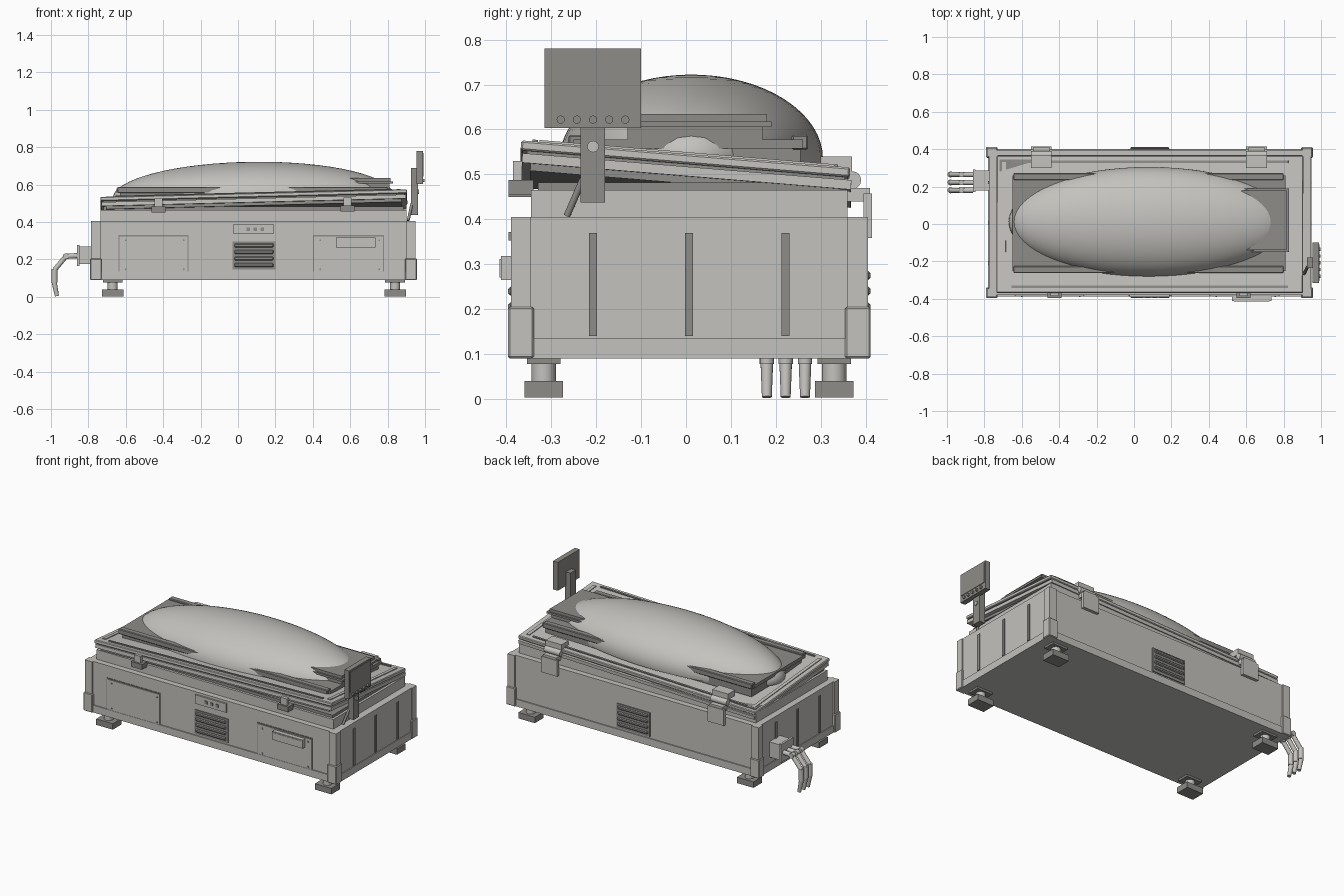
import bpy, bmesh, math
from mathutils import Matrix, Vector

cube = bpy.data.objects.get("Cube")
if cube:
    bpy.data.objects.remove(cube)


def material(name, rgb):
    m = bpy.data.materials.new(name)
    m.use_nodes = True
    m.diffuse_color = (*rgb, 1)
    m.node_tree.nodes["Principled BSDF"].inputs["Base Color"].default_value = (*rgb, 1)
    return m


LIGHT = material("light_grey", (0.55, 0.54, 0.51))
DARK = material("dark_grey", (0.27, 0.265, 0.25))


def finish(name, bm, mat, matrix=None, bevel=0.0):
    if matrix:
        bm.transform(matrix)
    mesh = bpy.data.meshes.new(name)
    bm.to_mesh(mesh)
    bm.free()
    mesh.materials.append(mat)
    ob = bpy.data.objects.new(name, mesh)
    bpy.context.collection.objects.link(ob)
    if bevel:
        mod = ob.modifiers.new("edge", "BEVEL")
        mod.width, mod.segments = bevel, 1
    return ob


def box(name, xs, ys, zs, mat=LIGHT, matrix=None, bevel=0.0):
    bm = bmesh.new()
    bmesh.ops.create_cube(bm, size=1)
    spans = (xs, ys, zs)
    bm.transform(Matrix.Translation([(a + b) / 2 for a, b in spans])
                 @ Matrix.Diagonal([b - a for a, b in spans] + [1]))
    return finish(name, bm, mat, matrix, bevel)


def rod(name, a, b, r1, r2=None, mat=LIGHT, sides=16):
    a, b = Vector(a), Vector(b)
    bm = bmesh.new()
    bmesh.ops.create_cone(bm, cap_ends=True, segments=sides, radius1=r1,
                          radius2=r2 or r1, depth=(b - a).length)
    for f in bm.faces:
        f.smooth = len(f.verts) == 4
    turn = (b - a).to_track_quat("Z", "Y").to_matrix().to_4x4()
    return finish(name, bm, mat, Matrix.Translation((a + b) / 2) @ turn)


# Main cabinet, base band and stepped neck
box("cabinet", (-0.775, 0.945), (-0.38, 0.395), (0.13, 0.405))
box("base_band", (-0.78, 0.95), (-0.387, 0.402), (0.09, 0.135))
box("neck", (-0.735, 0.90), (-0.345, 0.36), (0.40, 0.465))
box("neck_gasket", (-0.72, 0.885), (-0.33, 0.345), (0.465, 0.482), DARK)

# Corner posts, corner guards and feet
for side, x0, x1, fx in (("right", -0.785, -0.735, -0.67), ("left", 0.90, 0.95, 0.84)):
    for end, y0, y1, fy in (("front", -0.39, -0.345, -0.317), ("back", 0.36, 0.405, 0.33)):
        tag = f"{end}_{side}"
        box("corner_post_" + tag, (x0, x1), (y0, y1), (0.09, 0.405))
        box("corner_guard_" + tag, (x0 - 0.006, x1 + 0.006), (y0 - 0.006, y1 + 0.006),
            (0.09, 0.205), bevel=0.004)
        box("foot_flange_" + tag, (fx - 0.053, fx + 0.053), (fy - 0.037, fy + 0.037),
            (0.078, 0.092), DARK)
        rod("foot_stem_" + tag, (fx, fy, 0.035), (fx, fy, 0.08), 0.027)
        box("foot_pad_" + tag, (fx - 0.057, fx + 0.057), (fy - 0.043, fy + 0.043),
            (0.003, 0.04), DARK)

# Upright ribs on both ends
for y in (-0.207, 0.007, 0.222):
    for x in (-0.777, 0.947):
        box("end_rib", (x - 0.003, x + 0.003), (y - 0.009, y + 0.009), (0.14, 0.37), DARK)

# Front access panels with corner bolts
for x0, x1 in ((-0.64, -0.265), (0.40, 0.78)):
    box("panel_border", (x0, x1), (-0.383, -0.379), (0.13, 0.33), DARK)
    box("access_panel", (x0 + 0.006, x1 - 0.006), (-0.387, -0.379), (0.136, 0.324))
    for x in (x0 + 0.04, x1 - 0.025):
        for z in (0.147, 0.303):
            rod("panel_bolt", (x, -0.384, z), (x, -0.39, z), 0.005, mat=DARK, sides=8)
box("panel_handle", (0.525, 0.735), (-0.412, -0.38), (0.265, 0.318), LIGHT)
box("handle_recess", (0.535, 0.725), (-0.415, -0.411), (0.27, 0.312), LIGHT)

# Vents on front and back, control plate on front
for face, s, y in (("front", -1, -0.38), ("back", 1, 0.395)):
    def depth(a, b):
        return tuple(sorted((y + s * a, y + s * b)))
    box(face + "_vent_plate", (-0.03, 0.20), depth(0, 0.006), (0.145, 0.295), DARK)
    for i in range(4):
        z = 0.16 + i * 0.035
        box(face + "_vent_louvre", (-0.02, 0.19), depth(0.004, 0.016), (z, z + 0.02), DARK,
            bevel=0.005)
box("control_plate", (-0.025, 0.19), (-0.39, -0.379), (0.335, 0.39))
for i in range(3):
    x = 0.045 + i * 0.038
    box("control_button", (x, x + 0.018), (-0.395, -0.388), (0.353, 0.372), DARK)

# Propped lid, tilted up to the front and to the left
TILT = (Matrix.Translation((0.085, 0, 0.5)) @ Matrix.Rotation(-0.025, 4, "Y")
        @ Matrix.Rotation(-0.082, 4, "X"))
box("lid_seal", (-0.79, 0.79), (-0.345, 0.345), (-0.04, -0.02), DARK, TILT)
box("lid_lower_rim", (-0.815, 0.815), (-0.365, 0.37), (-0.024, -0.003), LIGHT, TILT)
box("lid_shadow_gap", (-0.805, 0.805), (-0.355, 0.355), (-0.004, 0.004), DARK, TILT)
box("lid_top", (-0.82, 0.82), (-0.37, 0.365), (0.003, 0.025), LIGHT, TILT, 0.004)
for y in (-0.345, 0.325):
    box("lid_edge_strip", (-0.74, 0.74), (y, y + 0.012), (0.024, 0.031), DARK, TILT)
for x in (-0.79, 0.765):
    box("lid_end_strip", (x, x + 0.02), (-0.33, 0.33), (0.024, 0.03), LIGHT, TILT)

# Raised bed, side rails and head plate
box("bed_riser", (-0.63, 0.79), (-0.24, 0.255), (0.50, 0.56), DARK)
box("bed_panel", (-0.65, 0.81), (-0.25, 0.26), (0.558, 0.578), DARK)
for y in (-0.262, 0.235):
    box("bed_rail", (-0.645, 0.80), (y, y + 0.037), (0.555, 0.588), DARK, bevel=0.004)
box("head_plate_riser", (0.585, 0.81), (-0.13, 0.17), (0.575, 0.608), DARK)
box("head_plate", (0.57, 0.83), (-0.15, 0.19), (0.606, 0.618), DARK)
box("head_plate_top", (0.575, 0.815), (-0.14, 0.18), (0.616, 0.635), DARK)

# Domed cover: upper half of a stretched sphere
bm = bmesh.new()
bmesh.ops.create_uvsphere(bm, u_segments=64, v_segments=32, radius=1)
bmesh.ops.bisect_plane(bm, geom=bm.verts[:] + bm.edges[:] + bm.faces[:], dist=1e-4,
                       plane_co=(0, 0, -0.1), plane_no=(0, 0, -1), clear_outer=True)
for f in bm.faces:
    f.smooth = True
finish("domed_cover", bm, LIGHT, Matrix.Translation((0.08, 0.012, 0.535))
       @ Matrix.Rotation(-0.012, 4, "Y") @ Matrix.Diagonal((0.75, 0.293, 0.187, 1)))

# Front latches
for x, z in ((-0.425, 0.45), (0.585, 0.455)):
    box("latch_base", (x - 0.038, x + 0.038), (-0.395, -0.34), (z, z + 0.033), DARK)
    box("latch_hook", (x - 0.022, x + 0.022), (-0.385, -0.365), (z + 0.03, z + 0.075))

# Back hinges
for x in (-0.495, 0.655):
    box("hinge_lower_leaf", (x - 0.055, x + 0.055), (0.395, 0.414), (0.358, 0.457), LIGHT)
    box("hinge_bridge", (x - 0.045, x + 0.045), (0.36, 0.41), (0.44, 0.47), LIGHT)
    rod("hinge_barrel", (x - 0.055, 0.37, 0.487), (x + 0.055, 0.37, 0.487), 0.02)
    box("hinge_upper_leaf", (x - 0.055, x + 0.055), (0.30, 0.37), (0.503, 0.54), LIGHT)

# Monitor on its arm
box("monitor_arm", (0.925, 0.963), (-0.235, -0.18), (0.437, 0.69), DARK)
rod("arm_pivot", (0.955, -0.207, 0.562), (0.969, -0.207, 0.562), 0.013)
rod("arm_strut", (0.91, -0.265, 0.408), (0.93, -0.225, 0.50), 0.008, mat=DARK, sides=8)
box("monitor", (0.955, 0.988), (-0.315, -0.10), (0.603, 0.78), DARK)
box("monitor_screen", (0.986, 0.991), (-0.305, -0.11), (0.643, 0.77), DARK)
for i in range(5):
    y = -0.279 + i * 0.036
    rod("monitor_knob", (0.985, y, 0.622), (0.998, y, 0.622), 0.009, mat=DARK)

# Jointed gripper on the right end
box("gripper_mount", (-0.85, -0.775), (0.18, 0.285), (0.175, 0.27))
box("gripper_flange", (-0.862, -0.848), (0.17, 0.292), (0.165, 0.278))
for y in (0.18, 0.222, 0.265):
    rod("finger_root", (-0.86, y, 0.22), (-0.92, y, 0.217), 0.014)
    rod("finger_knuckle", (-0.92, y - 0.014, 0.217), (-0.92, y + 0.014, 0.217), 0.016)
    rod("finger_middle", (-0.92, y, 0.217), (-0.98, y, 0.145), 0.013)
    rod("finger_joint", (-0.981, y, 0.15), (-0.981, y, 0.078), 0.016)
    rod("finger_tip", (-0.983, y, 0.08), (-0.968, y, 0.004), 0.014, 0.011)
